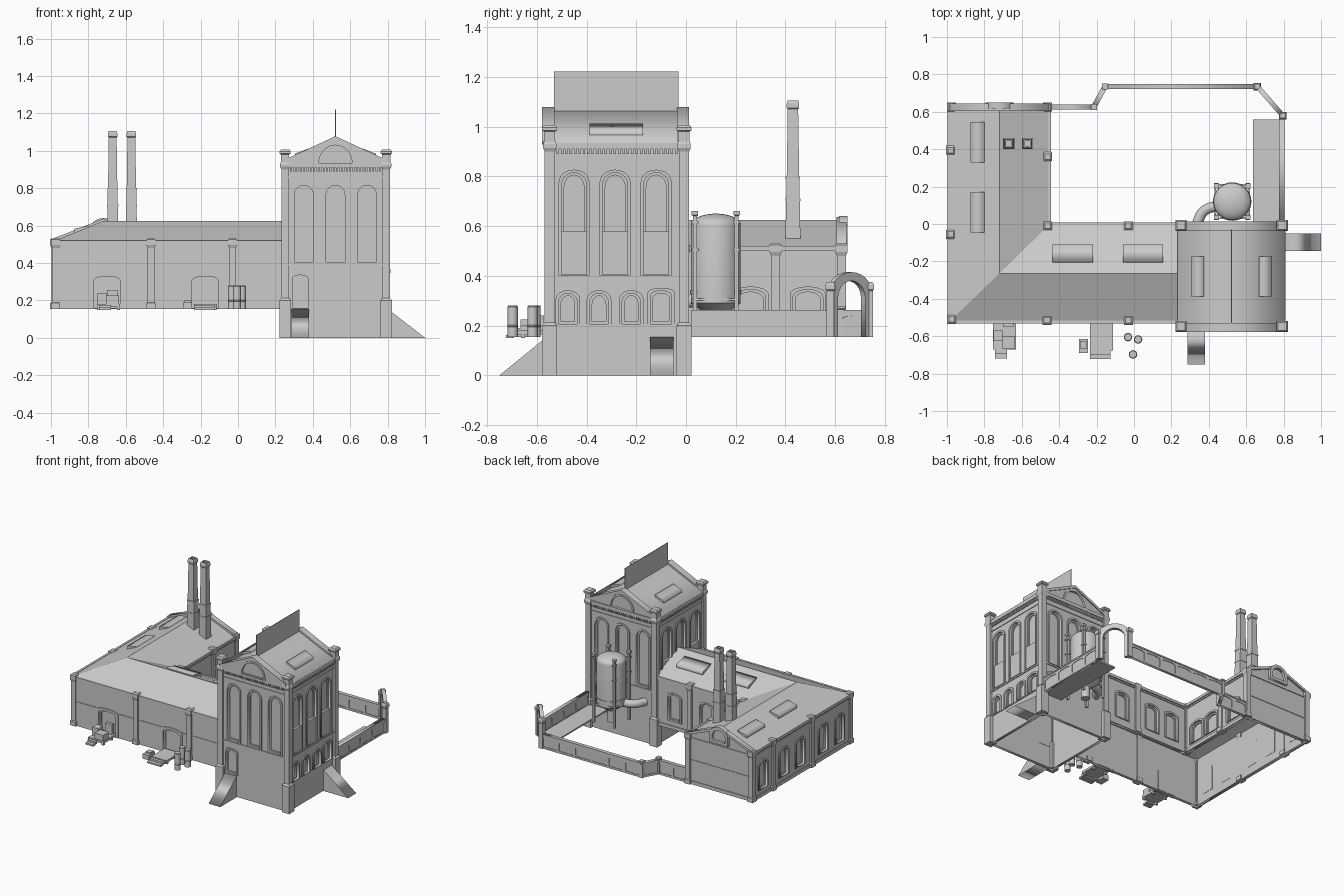
import bpy, bmesh, math
from mathutils import Matrix, Vector

if "Cube" in bpy.data.objects:
    bpy.data.objects.remove(bpy.data.objects["Cube"])

G = 0.155   # yard level
T = 0.02    # wall thickness

def add(name, me):
    ob = bpy.data.objects.new(name, me)
    bpy.context.scene.collection.objects.link(ob)
    return ob

def plane(px, py, dx, dy):
    # vertical drawing plane: u along (dx,dy), v up
    d = Vector((dx, dy)).normalized()
    return Matrix(((d.x, 0, d.y, px), (d.y, 0, -d.x, py), (0, 1, 0, 0), (0, 0, 0, 1)))

def plate(name, loops, M, depth):
    # filled outline with holes, extruded both ways
    cu = bpy.data.curves.new(name, 'CURVE')
    cu.dimensions, cu.fill_mode, cu.extrude = '2D', 'BOTH', depth / 2
    for lp in loops:
        sp = cu.splines.new('POLY')
        sp.points.add(len(lp) - 1)
        for p, (u, v) in zip(sp.points, lp):
            p.co = (u, v, 0, 1)
        sp.use_cyclic_u = True
    tmp = add(name + "_tmp", cu)
    me = bpy.data.meshes.new_from_object(tmp.evaluated_get(bpy.context.evaluated_depsgraph_get()))
    bpy.data.objects.remove(tmp)
    me.transform(M)
    me.name = name
    return add(name, me)

def boxes(name, lst):
    bm = bmesh.new()
    for x0, x1, y0, y1, z0, z1 in lst:
        m = Matrix.Translation(((x0+x1)/2, (y0+y1)/2, (z0+z1)/2)) @ Matrix.Diagonal((abs(x1-x0), abs(y1-y0), z1-z0, 1))
        bmesh.ops.create_cube(bm, size=1, matrix=m)
    me = bpy.data.meshes.new(name); bm.to_mesh(me); bm.free()
    return add(name, me)

def stacks(name, spots, prof, n=4, smooth=False):
    # (half width, z) profile revolved with n sides at each spot
    k, a0 = (math.sqrt(2), math.pi/4) if n == 4 else (1, 0)
    bm = bmesh.new()
    for x, y in spots:
        rings = [[bm.verts.new((x + r*k*math.cos(a0 + i*math.tau/n), y + r*k*math.sin(a0 + i*math.tau/n), z))
                  for i in range(n)] for r, z in prof]
        for a, b in zip(rings, rings[1:]):
            for i in range(n):
                bm.faces.new((a[i], a[(i+1) % n], b[(i+1) % n], b[i]))
        bm.faces.new(rings[0][::-1]); bm.faces.new(rings[-1])
    me = bpy.data.meshes.new(name); bm.to_mesh(me); bm.free()
    ob = add(name, me)
    if smooth:
        shade(ob)
    return ob

def shade(ob):
    bpy.ops.object.select_all(action='DESELECT')
    ob.select_set(True); bpy.context.view_layer.objects.active = ob
    bpy.ops.object.shade_smooth_by_angle(angle=math.radians(35))

def rect(u0, u1, v0, v1):
    return [(u0, v0), (u1, v0), (u1, v1), (u0, v1)]

def arch(c, z0, z1, w, rise, g=0.0, n=12):
    # arched outline grown by g
    w, z0, z1 = w + 2*g, z0 - min(g, .004) if g > 0 else z0 - g, z1 + g
    return [(c - w/2, z0), (c + w/2, z0)] + [(c + w/2*math.cos(math.pi*i/n), z1 - rise + rise*math.sin(math.pi*i/n)) for i in range(n+1)]

def facade(name, axis, pos, s, outline, ops, bands=(), fm=.012):
    # wall with framed recessed openings and projecting bands; s = outward sign
    def M(off):
        p = pos + s*off
        return plane(0, p, 1, 0) if axis == 'y' else plane(p, 0, 0, 1)
    plate(name + "_wall", [outline] + [arch(*o) for o in ops], M(-T/2), T)
    if ops:
        plate(name + "_panes", [arch(*o) for o in ops], M(-T), .004)
        plate(name + "_frames", [arch(*o, g) for o in ops for g in (fm, 0)], M(0), .014)
        plate(name + "_inner_frames", [arch(*o, g) for o in ops for g in (0, -.01)], M(-.014), .008)
    us = [p[0] for p in outline]
    lst = []
    for z0, z1, e in bands:
        a, b = sorted((pos - s*.004, pos + s*e))
        lst.append((min(us), max(us), a, b, z0, z1) if axis == 'y' else (a, b, min(us), max(us), z0, z1))
    if lst:
        boxes(name + "_bands", lst)

# ---- tower ----
X0, X1, Y0, Y1 = .245, .797, -.555, 0.0
CX = (X0 + X1)/2
tb = [(.2, .206, .004), (.388, .398, .006), (.855, .862, .005), (.91, .935, .014)]
big = lambda cs: [(c, .405, .815, .1, .05) for c in cs]
small = [(c, .207, .33, .075, .037) for c in (-.475, -.35, -.22)]
fx, sy = (.352, CX, .69), (-.45, -.285, -.12)
facade("tower_front", 'y', Y0, -1, rect(X0, X1, 0, .93), big(fx) + [(.333, .16, .335, .085, .02)], tb[1:])
facade("tower_back", 'y', Y1, 1, rect(X0, X1, 0, .93), big(fx) + [(.7, .17, .335, .085, .02)], tb[1:])
facade("tower_right", 'x', X1, 1, rect(Y0, Y1, 0, .93), big(sy) + small + [(-.1, .207, .34, .085, .02)], tb)
facade("tower_left", 'x', X0, -1, rect(Y0, Y1, 0, .93), big(sy), tb[1:])
boxes("tower_window_aprons", [(x - .012, x + .012, c - .05, c + .05, .405, .58) for x in (X0 + .012, X1 - .012) for c in sy])
stacks("tower_corner_piers", [(x, y) for x in (.252, .793) for y in (-.548, -.008)],
       [(.03, 0), (.03, .2), (.02, .212), (.02, .9), (.027, .915), (.027, .93), (.022, .94), (.022, .98), (.03, .985), (.03, .997), (.022, 1.007)])
# dentil rows below the cornice
N = 28
dent = []
for i in range(N):
    x = X0 + .03 + (X1 - X0 - .06)*(i + .5)/N
    y = Y0 + .03 + (Y1 - Y0 - .06)*(i + .5)/N
    dent += [(x-.005, x+.005, Y0-.01, Y0, .89, .91), (x-.005, x+.005, Y1, Y1+.01, .89, .91),
             (X0-.01, X0, y-.005, y+.005, .89, .91), (X1, X1+.01, y-.005, y+.005, .89, .91)]
boxes("tower_dentils", dent)
# gabled roof, pediments with half-round windows
plate("tower_roof", [[(.232, .918), (CX, 1.045), (.81, .918), (.81, .935), (CX, 1.063), (.232, .935)]], plane(0, -.2775, 1, 0), .53)
lun = (CX, .93, 1.03, .18, .1)
for nm, y, s in (("front", -.553, -1), ("back", -.012, 1)):
    plate(nm + "_pediment", [[(.26, .92), (.782, .92), (.782, .945), (CX, 1.07), (.26, .945)], arch(*lun)], plane(0, y, 1, 0), .036)
    plate(nm + "_raking_cornice", [[(.25, .932), (CX, 1.058), (.792, .932), (.792, .952), (CX, 1.078), (.25, .952)]], plane(0, y, 1, 0), .05)
    plate(nm + "_lunette_pane", [arch(*lun)], plane(0, y, 1, 0), .012)
    plate(nm + "_lunette_frame", [arch(*lun, .012), arch(*lun)], plane(0, y, 1, 0), .046)
for nm, f in (("left", lambda x: x), ("right", lambda x: 2*CX - x)):
    plate("tower_skylight_" + nm, [[(f(.305), .945), (f(.305), .985), (f(.375), 1.012), (f(.375), .98)]], plane(0, -.28, 1, 0), .215)
boxes("roof_sign_board", [(CX - .002, CX + .002, -.53, -.03, 1.04, 1.222)])
# ramps
plate("front_ramp", [[(-.75, 0), (-.56, 0), (-.56, .155)]], plane(.333, 0, 0, 1), .095)
plate("side_ramp", [[(1, 0), (.8, 0), (.8, .155)]], plane(0, -.097, 1, 0), .095)

# ---- low wings ----
corn = [(.488, .498, .006), (.5, .52, .012)]
line = [(.328, .335, .004)]
base = [(G, .18, .006)]
W0, W1, WY0, WY1 = -.985, -.455, -.52, .63
win = lambda cs, w=.09: [(c, .215, .41, w, .03) for c in cs]
facade("wing_front", 'y', WY0, -1, rect(W0, X0, G, .51), [(-.7, .16, .33, .14, .025), (-.175, .16, .33, .14, .025)], corn + line, .018)
facade("wing_left", 'x', W0, -1, rect(WY0, WY1, G, .51), win((.51, .27, .08, -.19, -.38)), corn + base)
facade("wing_inner_back", 'y', -.005, 1, rect(W1, X0, G, .51), win((-.33, -.16, .1), .1), corn + base)
facade("wing_inner_side", 'x', W1, 1, rect(-.005, WY1, G, .51), [(c, .2, .345, .12, .03) for c in (.11, .26, .49)], corn + base)
RX = (W0 + W1)/2
facade("wing_end", 'y', WY1, 1, [(W0, G), (W1, G), (W1, .52), (RX, .63), (W0, .52)], [], corn[:1] + line + base)
plate("wing_end_coping", [[(W0-.01, .51), (RX, .617), (W1+.01, .51), (W1+.01, .528), (RX, .637), (W0-.01, .528)]], plane(0, .625, 1, 0), .04)
bump = (RX, .515, .64, .15, .07)
plate("wing_end_arched_pediment", [arch(*bump), arch(*bump, -.02)], plane(0, .632, 1, 0), .034)
stacks("wing_pilasters", [(-.975, -.51), (-.465, -.515), (-.03, -.515), (-.98, -.055), (-.98, .395), (-.975, .625),
                          (-.462, .625), (-.462, .36), (-.462, -.01), (-.03, -.01)],
       [(.024, G), (.024, .185), (.018, .19), (.018, .48), (.024, .495), (.024, .525), (.015, .532)])
# hipped L-shaped roof
e, r = .512, .625
v = [(-.995, -.53, e), (.25, -.53, e), (.25, -.265, r), (RX, -.265, r), (.25, .003, e), (-.447, .003, e),
     (RX, .62, r), (-.995, .62, e), (-.447, .62, e)]
me = bpy.data.meshes.new("wing_roof")
me.from_pydata(v, [], [(0, 1, 2, 3), (0, 3, 6, 7), (2, 4, 5, 3), (3, 5, 8, 6)])
roof = add("wing_roof", me)
so = roof.modifiers.new("thickness", 'SOLIDIFY')
so.thickness, so.offset = .012, -1
# skylights
for i, y in enumerate((.4375, .0625)):
    plate("side_wing_skylight_%d" % i, [[(-.875, .55), (-.875, .583), (-.80, .6), (-.80, .575)]], plane(0, y, 1, 0), .215)
for i, x in enumerate((-.3275, .0475)):
    plate("main_wing_skylight_%d" % i, [[(-.11, .545), (-.11, .583), (-.205, .607), (-.205, .58)]], plane(x, 0, 0, 1), .215)
# twin chimneys with hollow tops
stacks("chimneys", [(-.67, .43), (-.57, .43)],
       [(.03, .54), (.028, .7), (.03, .7), (.03, .712), (.027, .712), (.0265, .79), (.029, .79), (.029, .80), (.025, .80),
        (.021, 1.07), (.025, 1.075), (.025, 1.092), (.021, 1.106), (.014, 1.106), (.014, 1.04)])

# ---- storage tank ----
TX, TY = .525, .12
dome = [(.1*math.cos(a*math.pi/16), .605 + .045*math.sin(a*math.pi/16)) for a in range(8)]
stacks("tank", [(TX, TY)], [(.03, G), (.03, .24), (.1, .29)] + dome + [(.01, .65)], 32, True)
stacks("tank_bands", [(TX, TY)], [(.09, .33), (.103, .33), (.103, .342), (.09, .342)], 32, True)
stacks("tank_posts", [(TX + a*.084, TY + b*.084) for a in (-1, 1) for b in (-1, 1)],
       [(.008, G), (.008, .64), (.013, .645), (.013, .66)])
boxes("tank_braces", [b for z in (.3, .5, .61) for s in (-1, 1) for b in (
    (TX-.084, TX+.084, TY+s*.09-.004, TY+s*.09+.004, z, z+.008) if z < .4 else (TX+s*.084-.012, TX+s*.084+.012, TY+.07, TY+.098, z, z+.01),
    (TX+s*.09-.004, TX+s*.09+.004, TY-.084, TY+.084, z, z+.008) if z < .4 else (TX+s*.084-.012, TX+s*.084+.012, TY-.098, TY-.07, z, z+.01))])
cu = bpy.data.curves.new("tank_pipe", 'CURVE')
cu.dimensions, cu.bevel_depth, cu.bevel_resolution = '3D', .028, 4
sp = cu.splines.new('BEZIER'); sp.bezier_points.add(2)
for p, co in zip(sp.bezier_points, ((.46, .1, .3), (.375, .07, .3), (.333, -.005, .3))):
    p.co = co; p.handle_left_type = p.handle_right_type = 'AUTO'
add("tank_pipe", cu)

# ---- yard wall, gate and terrace ----
path = [(.79, .02), (.79, .575)], [(.66, .735), (-.155, .735)], [(-.155, .735), (-.215, .625)], [(-.215, .625), (-.45, .625)]
for i, (p, q) in enumerate(path):
    L = math.dist(p, q)
    M = plane(*p, q[0]-p[0], q[1]-p[1])
    n = max(1, round(L/.135)); w = L/n
    plate("yard_wall_%d" % i, [rect(0, L, G, .255)], M, .012)
    plate("yard_wall_panels_%d" % i, [rect(0, L, G, .255)] + [arch((j+.5)*w, .17, .24, w-.02, .012) for j in range(n)], M, .02)
    plate("yard_wall_coping_%d" % i, [rect(0, L, .253, .263)], M, .028)
stacks("yard_wall_posts", [(-.155, .735), (-.215, .625)], [(.013, G), (.013, .265), (.016, .268), (.016, .278)])
ga, gb = Vector((.795, .58)), Vector((.66, .735))
gm, gd = (ga + gb)/2, gb - ga
L = gd.length
gate = arch(0, G, .415, L, .075)[1:] + [arch(0, G, .415, L, .075)[0]]
hole = arch(0, G, .38, L - .06, .07)[1:] + [arch(0, G, .38, L - .06, .07)[0]]
plate("gate_arch", [gate + hole[::-1]], plane(*gm, *gd), .026)
stacks("gate_piers", [tuple(ga), tuple(gb)], [(.016, G), (.016, .34), (.02, .345), (.02, .365), (.014, .375)])
boxes("terrace", [(.635, .79, .0, .56, G, .166)])

# ---- loading docks, crates and barrels ----
boxes("loading_docks", [(-.755, -.63, -.67, -.52, .165, .182), (-.235, -.112, -.675, -.52, .165, .182)])
boxes("dock_steps", [b for x0, x1, y in ((-.742, -.68, -.67), (-.235, -.125, -.675))
                     for b in ((x0, x1, y-.022, y, G, .175), (x0, x1, y-.048, y-.022, .15, .163))])
boxes("dock_legs", [(x-.008, x+.008, y-.008, y+.008, .15, .167) for x in (-.745, -.64, -.225, -.122) for y in (-.655, -.56)])
boxes("crates", [(-.752, -.703, -.625, -.57, .182, .24), (-.705, -.635, -.665, -.6, .182, .225),
                 (-.7, -.645, -.55, -.525, .182, .255), (-.295, -.245, -.69, -.615, G, .19), (-.288, -.25, -.665, -.625, .19, .2)])
stacks("barrels", [(-.032, -.605), (.022, -.617), (-.005, -.697)],
       [(.021, G), (.021, .195), (.0225, .197), (.0225, .2), (.021, .202), (.021, .275), (.019, .277), (.019, .28)], 16, True)
